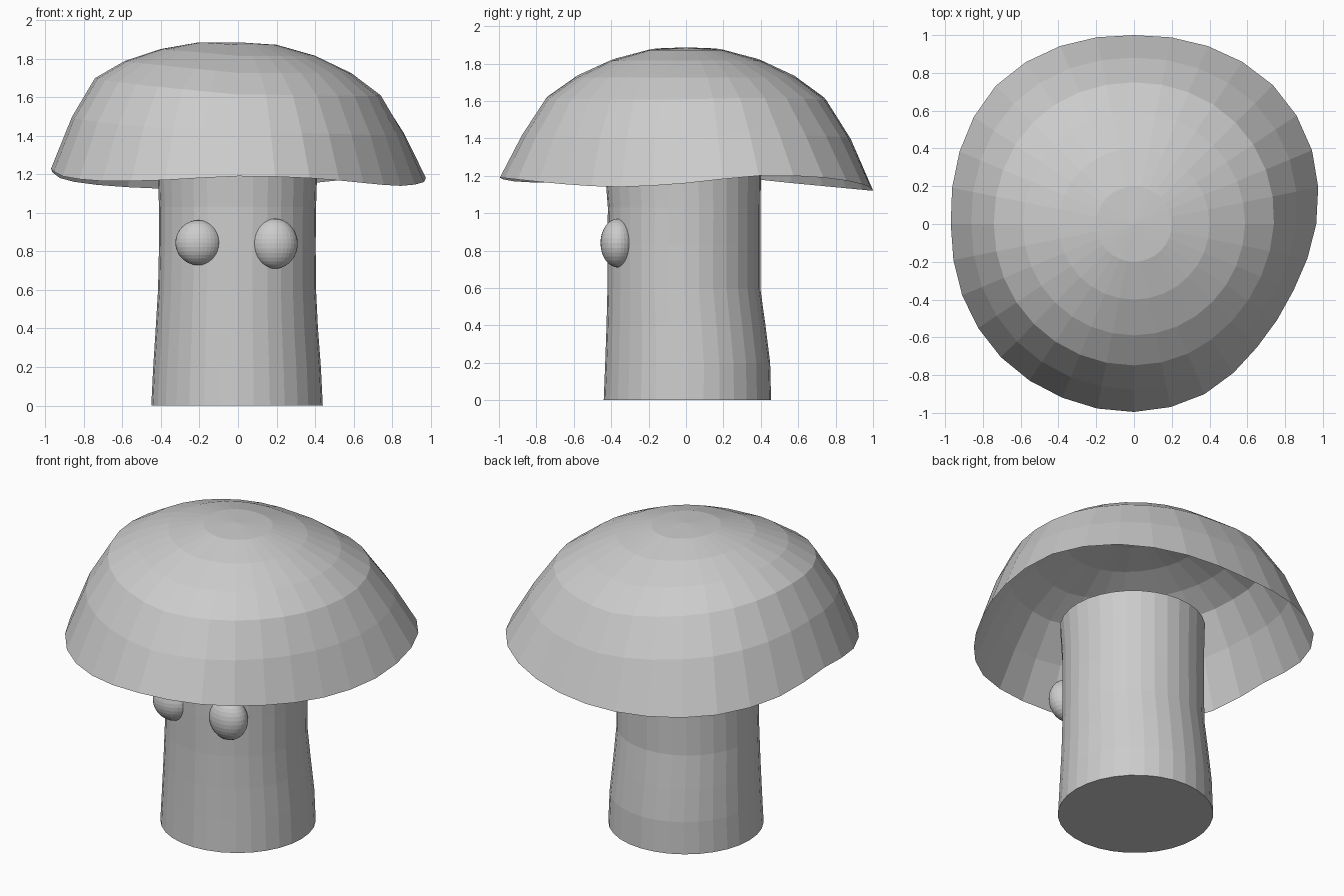
import bpy, bmesh, math
from mathutils import Matrix

if "Cube" in bpy.data.objects:
    bpy.data.objects.remove(bpy.data.objects["Cube"])

grey = bpy.data.materials.new("light grey")
grey.diffuse_color = (0.6, 0.6, 0.6, 1)
grey.use_nodes = True
grey.node_tree.nodes["Principled BSDF"].inputs["Base Color"].default_value = grey.diffuse_color
N = 32


def finish(bm, name):
    bmesh.ops.recalc_face_normals(bm, faces=bm.faces)
    me = bpy.data.meshes.new(name)
    bm.to_mesh(me)
    bm.free()
    me.materials.append(grey)
    ob = bpy.data.objects.new(name, me)
    bpy.context.collection.objects.link(ob)
    return ob


def bridge(bm, a, b):
    for i in range(N):
        bm.faces.new((a[i], a[(i + 1) % N], b[(i + 1) % N], b[i]))


def wave(table, i):
    """Closed smooth interpolation of 16 samples at 32 directions."""
    t = lambda k: table[k % 16]
    k = i // 2
    if i % 2 == 0:
        return t(k)
    return (9 * (t(k) + t(k + 1)) - t(k - 1) - t(k + 2)) / 16


# Cap: open hollow dome with a wavy rim (samples every 22.5 degrees from +x)
rim_r = [.965, 1.02, 1.04, 1.02, 1.0, 1.02, 1.035, 1.0,
         .97, .985, .997, .995, .995, .975, .922, .915]
rim_z = [1.16, 1.20, 1.19, 1.155, 1.122, 1.125, 1.145, 1.18,
         1.23, 1.19, 1.165, 1.17, 1.19, 1.18, 1.155, 1.14]
# radius, height, rise on the left side, share of the rim's waviness
rings = [(.20, 1.872, .013, 0), (.40, 1.815, .035, 0), (.59, 1.725, .06, .1),
         (.75, 1.61, .08, .35), (.88, 1.41, .07, .7)]
bm = bmesh.new()
apex = bm.verts.new((0, 0, 1.885))
loops = []
for r, z, rise, share in rings + [(1, None, 0, 1)]:
    loop = []
    for i in range(N):
        a = math.tau * i / N
        rr = r * (1 + share * (wave(rim_r, i) - 1))
        if z is None:
            zz = wave(rim_z, i)
        else:
            zz = z + rise * max(0, -math.cos(a)) + share * .4 * (wave(rim_z, i) - 1.165)
        loop.append(bm.verts.new((rr * math.cos(a), rr * math.sin(a), zz)))
    loops.append(loop)
for i in range(N):
    bm.faces.new((apex, loops[0][i], loops[0][(i + 1) % N]))
for a, b in zip(loops, loops[1:]):
    bridge(bm, b, a)
finish(bm, "mushroom_cap")

# Stem: slightly bent column; height, left, right, front, back extents
levels = [(0, -.45, .44, -.44, .455), (.2, -.44, .43, -.432, .45),
          (.4, -.427, .415, -.425, .425), (.6, -.415, .405, -.42, .397),
          (.83, -.41, .403, -.42, .397), (1.03, -.41, .405, -.418, .398),
          (1.25, -.418, .412, -.435, .402)]
bm = bmesh.new()
loops = []
for z, x0, x1, y0, y1 in levels:
    loops.append([bm.verts.new(((x0 + x1) / 2 + (x1 - x0) / 2 * math.cos(math.tau * i / N),
                                (y0 + y1) / 2 + (y1 - y0) / 2 * math.sin(math.tau * i / N), z))
                  for i in range(N)])
for a, b in zip(loops, loops[1:]):
    bridge(bm, a, b)
bm.faces.new(loops[0][::-1])
bm.faces.new(loops[-1])
finish(bm, "mushroom_stem")

# Eyes: flattened spheres
for name, x, z, rx, rz in (("left_eye", -.205, .845, .12, .117),
                           ("right_eye", .19, .84, .12, .13)):
    bm = bmesh.new()
    bmesh.ops.create_uvsphere(bm, u_segments=32, v_segments=16, radius=1,
                              matrix=Matrix.Translation((x, -.365, z))
                              @ Matrix.Diagonal((rx, .092, rz, 1)))
    finish(bm, name)
